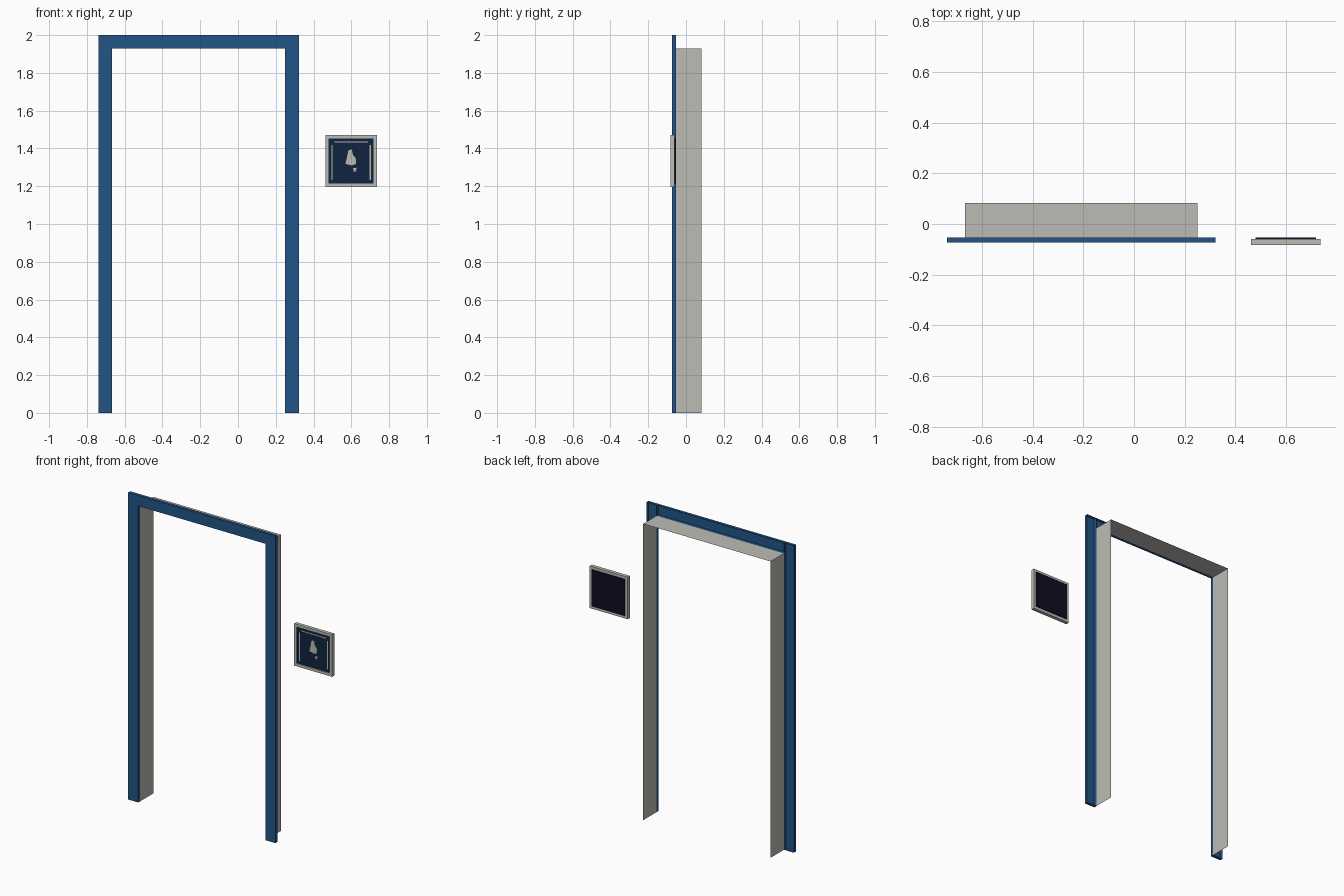
import bpy, bmesh, math

if "Cube" in bpy.data.objects:
    bpy.data.objects.remove(bpy.data.objects["Cube"])


def material(name, rgb):
    m = bpy.data.materials.new(name)
    m.diffuse_color = (*rgb, 1)
    m.use_nodes = True
    m.node_tree.nodes["Principled BSDF"].inputs["Base Color"].default_value = m.diffuse_color
    return m


BLUE = material("casing blue", (0.016, 0.09, 0.24))
STONE = material("warm grey", (0.51, 0.50, 0.46))
NAVY = material("sign navy", (0.005, 0.018, 0.05))
BLACK = material("sign backing", (0.005, 0.004, 0.016))


def finish(name, bm, *mats):
    me = bpy.data.meshes.new(name)
    bm.to_mesh(me)
    bm.free()
    for m in mats:
        me.materials.append(m)
    ob = bpy.data.objects.new(name, me)
    bpy.context.collection.objects.link(ob)
    return ob


def add_box(bm, x0, x1, y0, y1, z0, z1):
    vs = bmesh.ops.create_cube(bm, size=1)["verts"]
    for v in vs:
        v.co = (x1 if v.co.x > 0 else x0,
                y1 if v.co.y > 0 else y0,
                z1 if v.co.z > 0 else z0)


def drop_faces(bm, test):
    bm.normal_update()
    gone = [f for f in bm.faces if test(f)]
    bmesh.ops.delete(bm, geom=gone, context='FACES')


# Door opening and depth positions
LEFT, RIGHT, HEAD = -0.667, 0.25, 1.93
WIDTH = 0.072
FRONT, WALL, BACK = -0.074, -0.054, 0.083

# Casing boards, hollow towards the wall
for name, x0, x1, z0 in (("left_casing", LEFT - WIDTH, LEFT, 0),
                         ("right_casing", RIGHT, RIGHT + WIDTH, 0),
                         ("head_casing", LEFT, RIGHT, HEAD)):
    bm = bmesh.new()
    add_box(bm, x0, x1, FRONT, WALL, z0, 2.0)
    drop_faces(bm, lambda f: f.normal.y > 0.5)
    finish(name, bm, BLUE)

# Jamb lining: one thin sheet around the opening
bm = bmesh.new()
path = [(LEFT, 0), (LEFT, HEAD), (RIGHT, HEAD), (RIGHT, 0)]
rows = [[bm.verts.new((x, y, z)) for x, z in path] for y in (WALL, BACK)]
for i in range(3):
    bm.faces.new((rows[0][i], rows[0][i + 1], rows[1][i + 1], rows[1][i]))
finish("jamb_lining", bm, STONE)

# Wall sign centre and half sizes
CX, CZ = 0.599, 1.334
OUTER, INNER = 0.137, 0.119
PANEL = -0.076

# Sign frame: four-sided ring with square section
bm = bmesh.new()
section = [(OUTER, -0.083), (OUTER, -0.06), (INNER, -0.06), (INNER, -0.083)]
loops = [[bm.verts.new((CX + sx * r, y, CZ + sz * r)) for r, y in section]
         for sx, sz in ((-1, -1), (1, -1), (1, 1), (-1, 1))]
for i in range(4):
    a, b = loops[i], loops[(i + 1) % 4]
    for j in range(4):
        k = (j + 1) % 4
        bm.faces.new((a[j], b[j], b[k], a[k]))
bmesh.ops.recalc_face_normals(bm, faces=bm.faces)
finish("sign_frame", bm, STONE)

# Sign panel: navy front, dark backing
bm = bmesh.new()
add_box(bm, CX - INNER, CX + INNER, PANEL, -0.054, CZ - INNER, CZ + INNER)
bm.normal_update()
for f in bm.faces:
    f.material_index = 0 if f.normal.y < -0.5 else 1
finish("sign_panel", bm, NAVY, BLACK)

# Thin border lines on the panel
bm = bmesh.new()
for side in (-1, 1):
    x = CX + side * 0.101
    add_box(bm, x - 0.003, x + 0.003, PANEL - 0.002, PANEL, CZ - 0.1, CZ + 0.085)
add_box(bm, CX - 0.088, CX + 0.088, PANEL - 0.002, PANEL, CZ + 0.097, CZ + 0.103)
finish("sign_border", bm, STONE)

# Simple seated-figure pictogram plates
bm = bmesh.new()
body = [(-0.014, 0.058), (0.004, 0.06), (0.010, 0.03), (0.024, 0.015),
        (0.026, -0.015), (0.004, -0.024), (-0.030, -0.016), (-0.024, 0.012)]
foot = [(0.010, -0.038), (0.028, -0.036), (0.026, -0.056), (0.014, -0.056)]
for shape in (body, foot):
    front = bm.faces.new([bm.verts.new((CX + x, PANEL, CZ + z)) for x, z in shape])
    ext = bmesh.ops.extrude_face_region(bm, geom=[front])["geom"]
    for v in ext:
        if isinstance(v, bmesh.types.BMVert):
            v.co.y -= 0.002
bmesh.ops.recalc_face_normals(bm, faces=bm.faces)
finish("sign_pictogram", bm, STONE)
